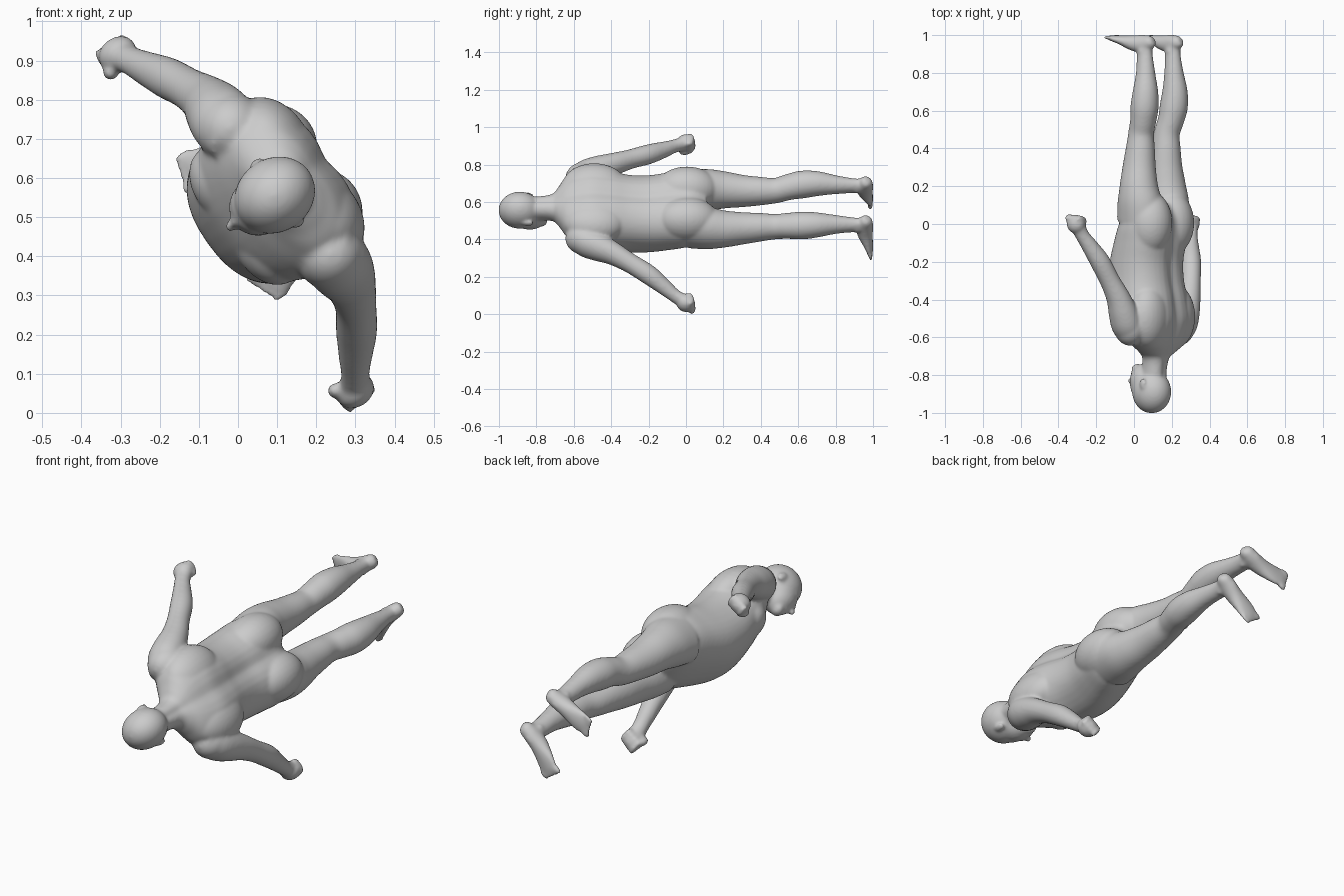
import bpy, bmesh
from math import sin, cos, pi, exp, copysign
from mathutils import Vector, Matrix

# Built upright first: u = sideways, v = forward, w = height; laid down at the end
bm = bmesh.new()


def ball(c, r):
    m = Matrix.Translation(c) @ Matrix.Diagonal((*r, 1))
    bmesh.ops.create_uvsphere(bm, u_segments=28, v_segments=18, radius=1, matrix=m)


def spline(rows, sub=5):
    """Smooth curve through the station rows."""
    out = []
    for i in range(len(rows) - 1):
        a, b, c, d = (rows[min(max(j, 0), len(rows) - 1)] for j in range(i - 1, i + 3))
        for k in range(sub):
            t = k / sub
            out.append([q + .5 * t * (r - p + t * (2 * p - 5 * q + 4 * r - s + t * (3 * (q - r) + s - p)))
                        for p, q, r, s in zip(a, b, c, d)])
    return out + [rows[-1]]


def loft(stations, side=1, groove=0.0, square=1.0, n=40):
    """Closed tube through (u, v, w, half width, half depth) stations."""
    stations = spline(stations)
    pts = [Vector((s[0] * side, s[1], s[2])) for s in stations]
    rings = []
    for i, s in enumerate(stations):
        t = (pts[min(i + 1, len(pts) - 1)] - pts[max(i - 1, 0)]).normalized()
        if groove:
            t = Vector((0, 0, 1))
        x = Vector((1, 0, 0))
        x = (x - t * x.dot(t)).normalized()
        y = t.cross(x)
        ring = []
        for k in range(n):
            a = 2 * pi * k / n
            px, py = (copysign(abs(f) ** square, f) for f in (cos(a), sin(a)))
            if py < 0:
                py *= 1 - groove * exp(-(px / 0.2) ** 2)
            ring.append(bm.verts.new(pts[i] + x * px * s[3] + y * py * s[4]))
        rings.append(ring)
    for r0, r1 in zip(rings, rings[1:]):
        for k in range(n):
            bm.faces.new((r0[k], r0[(k + 1) % n], r1[(k + 1) % n], r1[k]))
    bm.faces.new(rings[0][::-1])
    bm.faces.new(rings[-1])


# Torso and neck: height, half width, back, front
torso = [(.89, .10, -.10, .06), (.94, .185, -.135, .11), (1.0, .218, -.15, .145),
         (1.1, .215, -.142, .185), (1.2, .209, -.128, .215), (1.3, .208, -.135, .22),
         (1.4, .218, -.155, .2), (1.5, .232, -.165, .165), (1.58, .222, -.148, .115),
         (1.64, .18, -.125, .07), (1.68, .115, -.1, .05), (1.72, .07, -.078, .05),
         (1.83, .06, -.065, .065)]
loft([(0, (b + f) / 2, w, a, (f - b) / 2) for w, a, b, f in torso], groove=.1, square=.85)

# Head: skull, face, chin, brow, nose, nose bridge, lips
for c, r in [((0, .01, 1.888), (.095, .108, .114)), ((0, .06, 1.835), (.075, .077, .095)),
             ((0, .102, 1.768), (.037, .03, .028)), ((0, .092, 1.878), (.06, .036, .025)),
             ((0, .139, 1.83), (.016, .027, .018)), ((0, .127, 1.85), (.011, .02, .032)),
             ((0, .12, 1.795), (.028, .02, .016))]:
    ball(c, r)

leg = [(.115, 0, .98, .105, .135), (.125, 0, .88, .107, .122), (.128, .003, .8, .098, .104),
       (.122, .005, .7, .085, .09), (.118, 0, .6, .075, .078), (.118, -.005, .52, .067, .069),
       (.127, -.025, .45, .07, .069), (.134, -.038, .38, .074, .075), (.135, -.045, .3, .067, .068),
       (.13, -.042, .2, .05, .052), (.128, -.035, .1, .037, .044), (.128, -.035, .03, .037, .045)]
foot = [(.125, -.092, .03, .02, .02), (.126, -.075, .036, .034, .035), (.13, -.03, .045, .038, .047),
        (.14, .03, .042, .042, .042), (.155, .09, .027, .051, .027), (.167, .125, .019, .053, .019),
        (.175, .152, .014, .048, .014)]
arm = [(.17, -.025, 1.6, .06, .07), (.225, -.025, 1.54, .078, .085), (.262, -.025, 1.47, .075, .08),
       (.302, -.02, 1.39, .061, .065), (.35, .0, 1.3, .052, .054), (.402, .035, 1.2, .053, .053),
       (.452, .075, 1.12, .044, .044), (.492, .105, 1.06, .035, .038), (.517, .125, 1.01, .036, .044)]

for s in (-1, 1):
    # Limbs; one arm hangs a little further forward
    swing = .034 if s < 0 else .004
    loft(leg, s)
    loft(foot, s)
    loft([(u, v + swing * min(1, (w - 1.01) / .25), w, a, b) for u, v, w, a, b in arm], s)
    # Masses: shoulder, upper back, chest, buttock, ear, ankle
    for c, r in [((.205, -.02 + swing * .7, 1.54), (.088, .09, .105)),
                 ((.118, -.055, 1.49), (.125, .1, .17)),
                 ((.095, .1, 1.44), (.11, .08, .095)), ((.1, -.045, .995), (.118, .125, .17)),
                 ((.093, .002, 1.845), (.011, .02, .032)), ((.128, -.03, .085), (.043, .025, .025))]:
        ball((c[0] * s, c[1], c[2]), r)
    # Toes, largest inside
    for i in range(5):
        k = .019 if i == 0 else .013
        ball(((.14 + .0195 * i) * s, .17 - .007 * i, .015 if i == 0 else .012), (k * .8, .028, k * .78))
    # Fist with curled fingers and thumb
    ball((.527 * s, .13, 1.0), (.042, .052, .05))
    for i in range(4):
        ball(((.533 - .002 * i) * s, .168 - .024 * i, .968 + .003 * i), (.036, .0145, .022))
        ball((.502 * s, .168 - .024 * i, .985), (.02, .014, .026))
    ball((.497 * s, .172, 1.008), (.02, .02, .034))

# Lay the figure down along y and roll it
M = Matrix(((.577, -.817, 0, .102), (0, 0, -1, 1), (-.817, -.577, 0, .562), (0, 0, 0, 1)))
bm.transform(M)
bmesh.ops.recalc_face_normals(bm, faces=bm.faces)
me = bpy.data.meshes.new("human_body")
bm.to_mesh(me)
bm.free()
body = bpy.data.objects.new("human_body", me)
bpy.context.collection.objects.link(body)

# Fuse all parts into one smooth skin
rm = body.modifiers.new("fuse", 'REMESH')
rm.mode = 'VOXEL'
rm.voxel_size = .007
rm.use_smooth_shade = True
sm = body.modifiers.new("soften", 'SMOOTH')
sm.factor = .5
sm.iterations = 16
